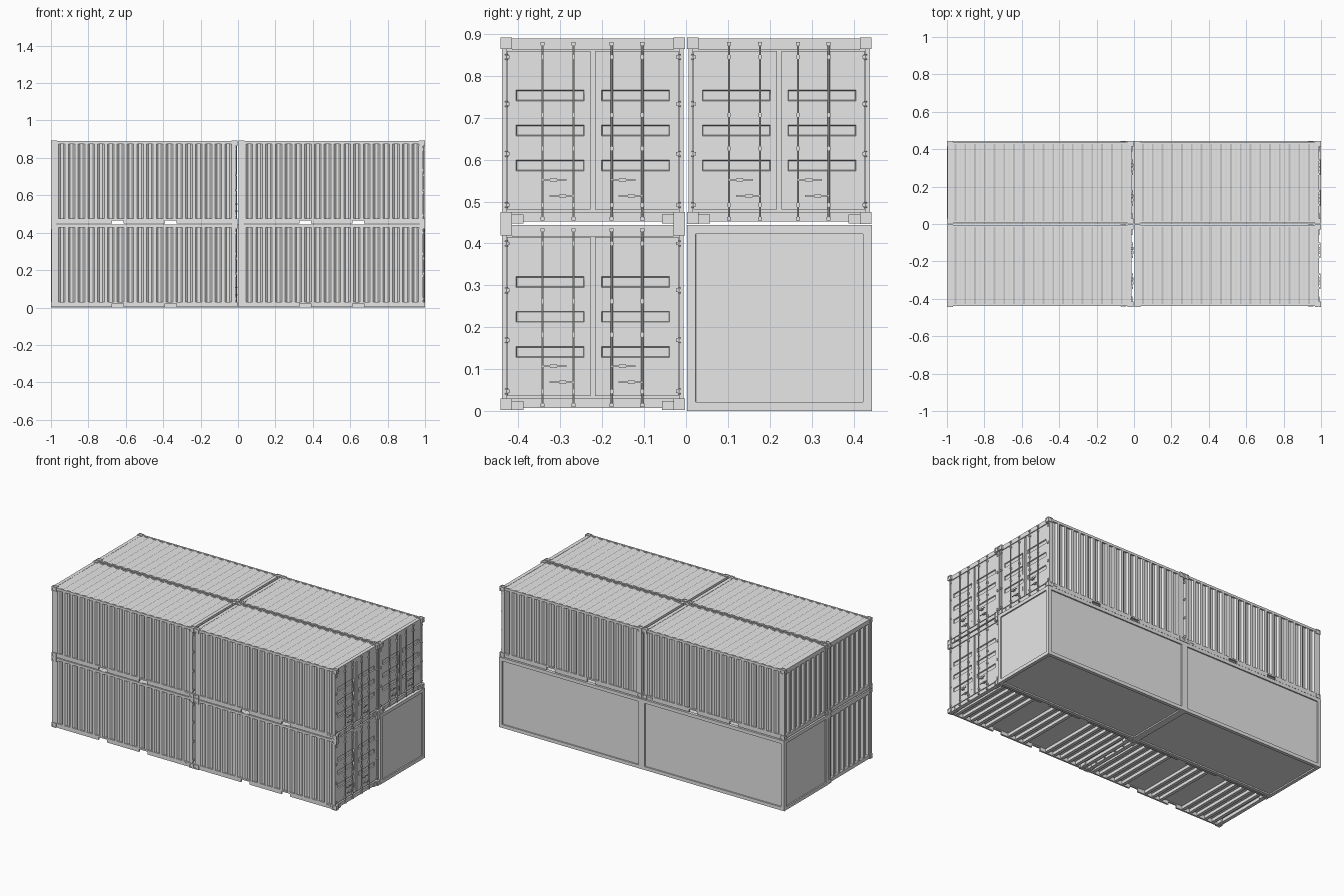
import bpy, bmesh, math
from mathutils import Vector, Matrix

cube = bpy.data.objects.get("Cube")
if cube:
    bpy.data.objects.remove(cube)

grey = bpy.data.materials.new("plain_grey")
grey.use_nodes = True
grey.diffuse_color = (0.8, 0.8, 0.8, 1)
grey.node_tree.nodes["Principled BSDF"].inputs["Base Color"].default_value = grey.diffuse_color

# Container size: half length, half width, height, rail and casting size
L, W, H, C = 0.499, 0.2205, 0.445, 0.028
BODY = W - 0.004
SIDES = (-1, 1)
PLACES = [(x, y, z) for z in (0.002, 0.447) for y in (-0.2225, 0.2225) for x in (-0.501, 0.501)
          if z > 0.1 or y < 0]


def box(bm, x, y, z):
    size = [max(r) - min(r) for r in (x, y, z)]
    mid = [sum(r) / 2 for r in (x, y, z)]
    m = Matrix.Translation(mid) @ Matrix.Diagonal((*size, 1))
    bmesh.ops.create_cube(bm, size=1, matrix=m)


def rod(bm, centre, axis, radius, length, sides=12):
    turn = Vector((0, 0, 1)).rotation_difference(Vector(axis)).to_matrix().to_4x4()
    bmesh.ops.create_cone(bm, cap_ends=True, segments=sides, radius1=radius, radius2=radius,
                          depth=length, matrix=Matrix.Translation(centre) @ turn)


def to_mesh(bm, name):
    mesh = bpy.data.meshes.new(name)
    bm.to_mesh(mesh)
    bm.free()
    mesh.materials.append(grey)
    return mesh


def place(mesh, name):
    for i, spot in enumerate(PLACES, 1):
        ob = bpy.data.objects.new(f"{name}_{i}", mesh)
        ob.location = spot
        bpy.context.collection.objects.link(ob)


def corrugated(bm, count, u0, u1, v0, v1, depth, where, outward):
    """Trapezoid wave along u, straight along v; where(u, v, d) gives the point."""
    pitch = (u1 - u0) / count
    steps = ((0, 0), (0.32, 0), (0.5, 1), (0.82, 1))
    wave = [(u0 + (k + f) * pitch, d * depth) for k in range(count) for f, d in steps]
    wave.append((u1, 0))
    rows = [[bm.verts.new(where(u, v, d)) for u, d in wave] for v in (v0, v1)]
    for k in range(len(wave) - 1):
        f = bm.faces.new((rows[0][k], rows[0][k + 1], rows[1][k + 1], rows[1][k]))
        f.normal_update()
        if f.normal.dot(Vector(outward)) < 0:
            f.normal_flip()


# Corner castings with round sockets on the three outer faces
bm, cut = bmesh.new(), bmesh.new()
for sx in SIDES:
    for sy in SIDES:
        for z, face in ((0, 0), (H - C, H)):
            box(bm, (sx * L, sx * (L - 0.032)), (sy * W, sy * (W - C)), (z, z + C))
            mx, my, mz = sx * (L - 0.016), sy * (W - C / 2), z + C / 2
            rod(cut, (sx * L, my, mz), (1, 0, 0), 0.011, 0.006, 16)
            rod(cut, (mx, sy * W, mz), (0, 1, 0), 0.011, 0.006, 16)
            rod(cut, (mx, my, face), (0, 0, 1), 0.011, 0.006, 16)
block = bpy.data.objects.new("casting_block", to_mesh(bm, "casting_block"))
cutter = bpy.data.objects.new("socket_cutter", to_mesh(cut, "socket_cutter"))
for ob in (block, cutter):
    bpy.context.collection.objects.link(ob)
mod = block.modifiers.new("sockets", "BOOLEAN")
mod.operation, mod.solver, mod.object = "DIFFERENCE", "EXACT", cutter
graph = bpy.context.evaluated_depsgraph_get()
castings = bpy.data.meshes.new_from_object(block.evaluated_get(graph))
for ob in (block, cutter):
    bpy.data.objects.remove(ob)
place(castings, "corner_castings")

# Frame: posts, rails, header and sills, with fork pockets left open in the bottom rails
bm = bmesh.new()
P0, P1, PZ = 0.112, 0.172, 0.019
for sy in SIDES:
    rail = (sy * BODY, sy * (BODY - 0.011))
    box(bm, (0.465, 0.488), (sy * BODY, sy * 0.206), (C, H - C))
    box(bm, (-0.497, -0.475), (sy * BODY, sy * 0.2), (C, H - C))
    box(bm, (-0.47, 0.47), rail, (0.427, 0.442))
    box(bm, (-0.47, 0.47), rail, (PZ, C))
    for x in ((-0.47, -P1), (-P0, P0), (P1, 0.47)):
        box(bm, x, rail, (0.0015, PZ))
    box(bm, (0.43, 0.458), (sy * BODY, sy * (BODY + 0.002)), (0.012, 0.02))
    # Sill brackets beside the lower castings
    for sx in SIDES:
        box(bm, (sx * 0.465, sx * 0.492), (sy * (W - C), sy * 0.165), (0.001, 0.022))
box(bm, (0.465, 0.488), (-W + C, W - C), (0.415, 0.442))
box(bm, (0.465, 0.488), (-W + C, W - C), (0.005, 0.028))
box(bm, (-0.497, -0.475), (-W + C, W - C), (0.415, 0.442))
box(bm, (-0.497, -0.475), (-W + C, W - C), (0.005, 0.028))
place(to_mesh(bm, "frame"), "frame")

# Corrugated side walls, closed end and roof
bm = bmesh.new()
for s in SIDES:
    corrugated(bm, 18, -0.475, 0.466, C, 0.427, 0.009,
               lambda u, v, d: (u, s * (BODY - 0.001 - d), v), (0, s, 0))
place(to_mesh(bm, "side_walls"), "side_walls")
bm = bmesh.new()
corrugated(bm, 8, -0.2, 0.2, C, 0.415, 0.012, lambda u, v, d: (-0.494 + d, u, v), (-1, 0, 0))
place(to_mesh(bm, "end_wall"), "end_wall")
bm = bmesh.new()
corrugated(bm, 18, -0.475, 0.466, -0.206, 0.206, 0.005, lambda u, v, d: (u, v, 0.441 - d), (0, 0, 1))
place(to_mesh(bm, "roof"), "roof")

# Floor with cross members that miss the fork pockets
bm = bmesh.new()
box(bm, (-0.476, 0.466), (-0.206, 0.206), (0.025, 0.029))
for k in range(17):
    x = -0.44 + k * 0.055
    if not P0 - 0.01 < abs(x) < P1 + 0.01:
        box(bm, (x - 0.01, x + 0.01), (-0.206, 0.206), (0.006, 0.026))
place(to_mesh(bm, "floor"), "floor")

# Door leaves: a panel grid whose three middle cells are pressed inwards
bm = bmesh.new()
box(bm, (0.47, 0.476), (-0.207, 0.207), (0.026, 0.417))
zs = [0.034] + [b + h for b in (0.126, 0.21, 0.293) for h in (0, 0.026)] + [0.413]
for s in SIDES:
    ys = [s * v for v in (0.005, 0.0205, 0.1835, 0.205)]
    box(bm, (0.475, 0.478), (ys[0], ys[-1]), (zs[0], zs[-1]))
    grid = [[bm.verts.new((0.485, y, z)) for z in zs] for y in ys]
    ribs, skin = [], []
    for i in range(3):
        for j in range(7):
            f = bm.faces.new((grid[i][j], grid[i + 1][j], grid[i + 1][j + 1], grid[i][j + 1]))
            f.normal_update()
            if f.normal.x < 0:
                f.normal_flip()
            skin.append(f)
            if i == 1 and j % 2:
                ribs.append(f)
    rim = [e for e in {e for f in skin for e in f.edges} if e.is_boundary]
    bmesh.ops.inset_individual(bm, faces=ribs, thickness=0.003, depth=-0.006)
    walls = bmesh.ops.extrude_edge_only(bm, edges=rim)["geom"]
    for v in walls:
        if isinstance(v, bmesh.types.BMVert):
            v.co.x = 0.476
    # Hinges on the outer edge
    for z in (0.045, 0.167, 0.286, 0.398):
        box(bm, (0.484, 0.491), (s * 0.199, s * 0.213), (z - 0.004, z + 0.004))
        rod(bm, (0.49, s * 0.206, z), (0, 0, 1), 0.003, 0.014, 8)
# Seal strip on the meeting edge
box(bm, (0.484, 0.488), (-0.0215, -0.0195), (0.18, 0.31))
box(bm, (0.484, 0.488), (-0.0215, -0.0195), (0.07, 0.1))
place(to_mesh(bm, "doors"), "doors")

# Locking rods with cams, guides and handles
bm = bmesh.new()
for y, z, reach in ((-0.12, 0.105, 1), (-0.046, 0.067, -1), (0.045, 0.105, 1), (0.118, 0.067, -1)):
    rod(bm, (0.492, y, 0.221), (0, 0, 1), 0.0028, 0.424, 8)
    for g in (0.012, 0.43):
        box(bm, (0.486, 0.496), (y - 0.005, y + 0.005), (g - 0.004, g + 0.004))
    for g in (0.045, 0.18, 0.26, 0.398):
        box(bm, (0.484, 0.496), (y - 0.004, y + 0.004), (g - 0.005, g + 0.005))
    box(bm, (0.493, 0.4965), (y, y + reach * 0.057), (z - 0.0015, z + 0.0015))
    box(bm, (0.484, 0.497), (y + reach * 0.018, y + reach * 0.034), (z - 0.004, z + 0.004))
place(to_mesh(bm, "locking_gear"), "locking_gear")

# Two plain crates with a sunken panel on every face
for name, x in (("plain_crate_right", -1), ("plain_crate_left", 0)):
    bm = bmesh.new()
    box(bm, (x, x + 1), (0.002, 0.444), (0, 0.444))
    panels = bm.faces[:]
    bmesh.ops.inset_individual(bm, faces=panels, thickness=0.03)
    bmesh.ops.inset_individual(bm, faces=panels, thickness=0.0002, depth=-0.008)
    bpy.context.collection.objects.link(bpy.data.objects.new(name, to_mesh(bm, name)))
